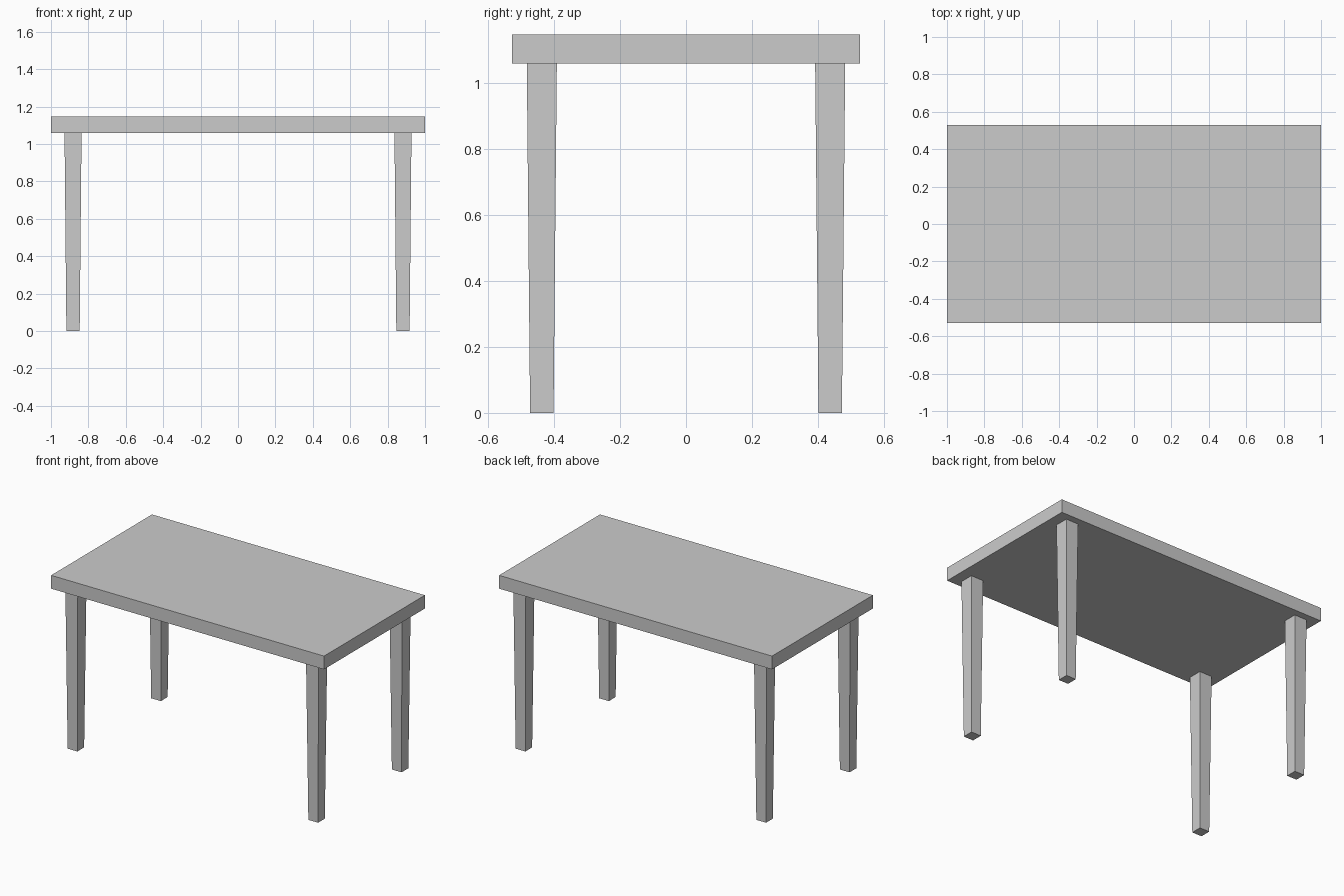
import bpy, bmesh

if "Cube" in bpy.data.objects:
    bpy.data.objects.remove(bpy.data.objects["Cube"])


def tapered_box(name, centre, z0, z1, half_bottom, half_top):
    """Box between two heights, with its own half sizes at bottom and top."""
    bm = bmesh.new()
    bmesh.ops.create_cube(bm, size=2.0)
    for v in bm.verts:
        hx, hy = half_top if v.co.z > 0 else half_bottom
        z = z1 if v.co.z > 0 else z0
        v.co = (centre[0] + v.co.x * hx, centre[1] + v.co.y * hy, z)
    mesh = bpy.data.meshes.new(name)
    bm.to_mesh(mesh)
    bm.free()
    obj = bpy.data.objects.new(name, mesh)
    bpy.context.collection.objects.link(obj)
    return obj


UNDERSIDE, TOP = 1.059, 1.147

# Tabletop slab
tapered_box("tabletop", (0, 0), UNDERSIDE, TOP, (1.0, 0.528), (1.0, 0.528))

# Four legs, narrowing towards the floor
for side, x in (("left", -0.882), ("right", 0.882)):
    for end, y in (("front", -0.437), ("back", 0.437)):
        tapered_box(f"{end}_{side}_leg", (x, y), 0.0, UNDERSIDE,
                    (0.0355, 0.0355), (0.0455, 0.0455))
